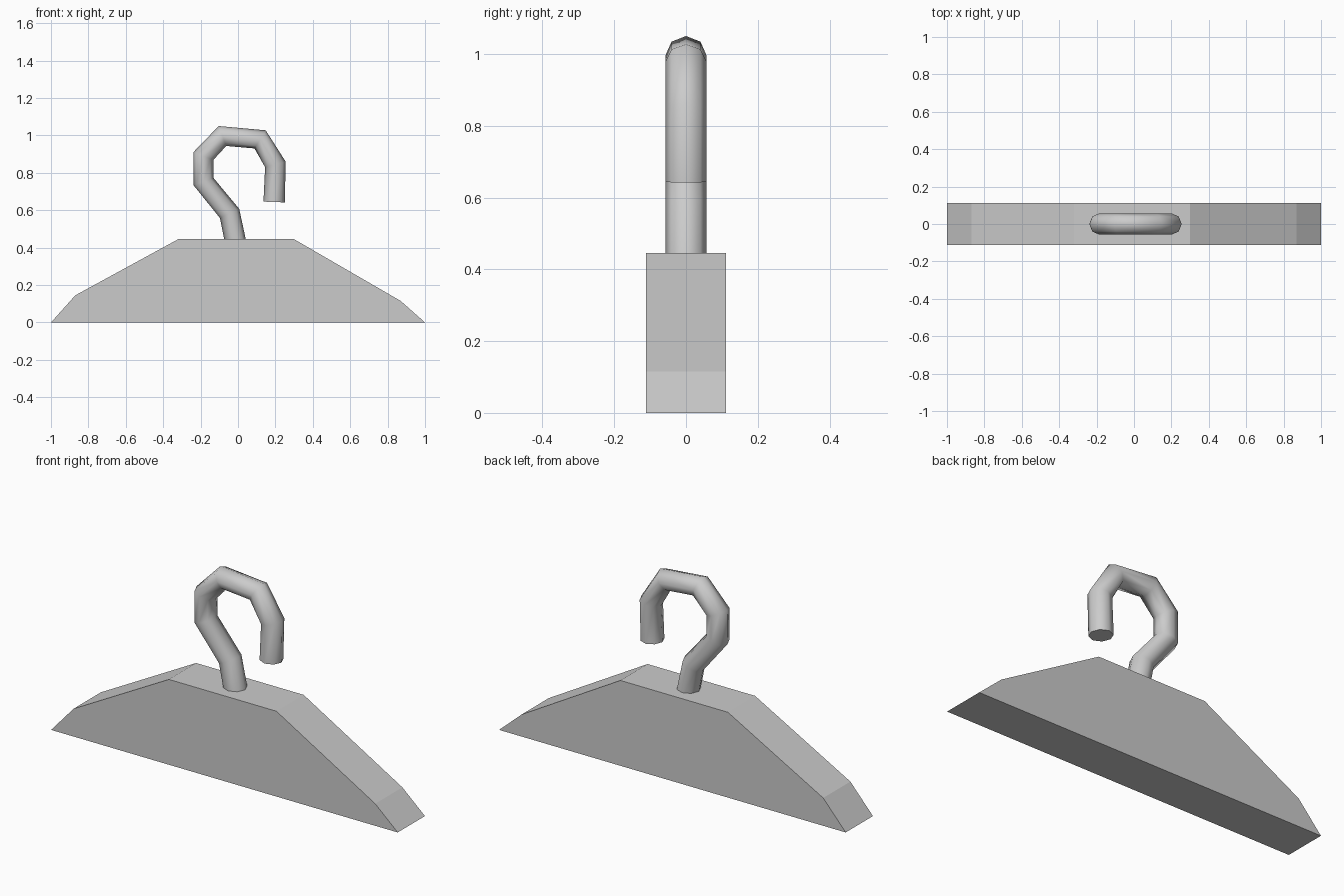
import bpy, bmesh, math
from mathutils import Vector

cube = bpy.data.objects.get("Cube")
if cube:
    bpy.data.objects.remove(cube, do_unlink=True)

grey = bpy.data.materials.new("light_grey")
grey.use_nodes = True
colour = (0.6, 0.6, 0.6, 1)
grey.diffuse_color = colour
grey.node_tree.nodes["Principled BSDF"].inputs["Base Color"].default_value = colour


def finish(bm, name):
    bmesh.ops.recalc_face_normals(bm, faces=bm.faces)
    mesh = bpy.data.meshes.new(name)
    bm.to_mesh(mesh)
    bm.free()
    mesh.materials.append(grey)
    obj = bpy.data.objects.new(name, mesh)
    bpy.context.collection.objects.link(obj)
    return obj


# Flat-sided shoulder block, extruded from its front profile
profile = [(-1, 0), (1, 0), (0.87, 0.115), (0.3, 0.445), (-0.32, 0.445), (-0.87, 0.145)]
depth = 0.112
bm = bmesh.new()
face = bm.faces.new([bm.verts.new((x, -depth, z)) for x, z in profile])
extruded = bmesh.ops.extrude_face_region(bm, geom=[face], use_keep_orig=True)
back = [v for v in extruded["geom"] if isinstance(v, bmesh.types.BMVert)]
bmesh.ops.translate(bm, verts=back, vec=(0, 2 * depth, 0))
finish(bm, "shoulder_block")

# Bent eight-sided hook, swept along a path in the xz plane
path = [Vector((x, 0, z)) for x, z in [
    (-0.007, 0.40), (-0.045, 0.583), (-0.185, 0.754), (-0.185, 0.89),
    (-0.083, 0.997), (0.118, 0.979), (0.2, 0.845), (0.193, 0.644)]]
sides, radius = 8, 0.057
bm = bmesh.new()
rings = []
for i, p in enumerate(path):
    before = (p - path[i - 1]).normalized() if i else Vector()
    after = (path[i + 1] - p).normalized() if i < len(path) - 1 else Vector()
    tangent = (before + after).normalized()
    across = Vector((0, 1, 0))
    outward = across.cross(tangent)
    angles = [math.tau * k / sides for k in range(sides)]
    rings.append([bm.verts.new(p + radius * (math.cos(a) * outward + math.sin(a) * across))
                  for a in angles])
for a, b in zip(rings, rings[1:]):
    for k in range(sides):
        n = (k + 1) % sides
        bm.faces.new((a[k], a[n], b[n], b[k]))
for ring in (rings[0], rings[-1]):
    bm.faces.new(ring)
hook = finish(bm, "hook")

# Smooth hook sides with crisp end caps
bpy.ops.object.select_all(action="DESELECT")
hook.select_set(True)
bpy.context.view_layer.objects.active = hook
bpy.ops.object.shade_smooth_by_angle(angle=math.radians(70))
